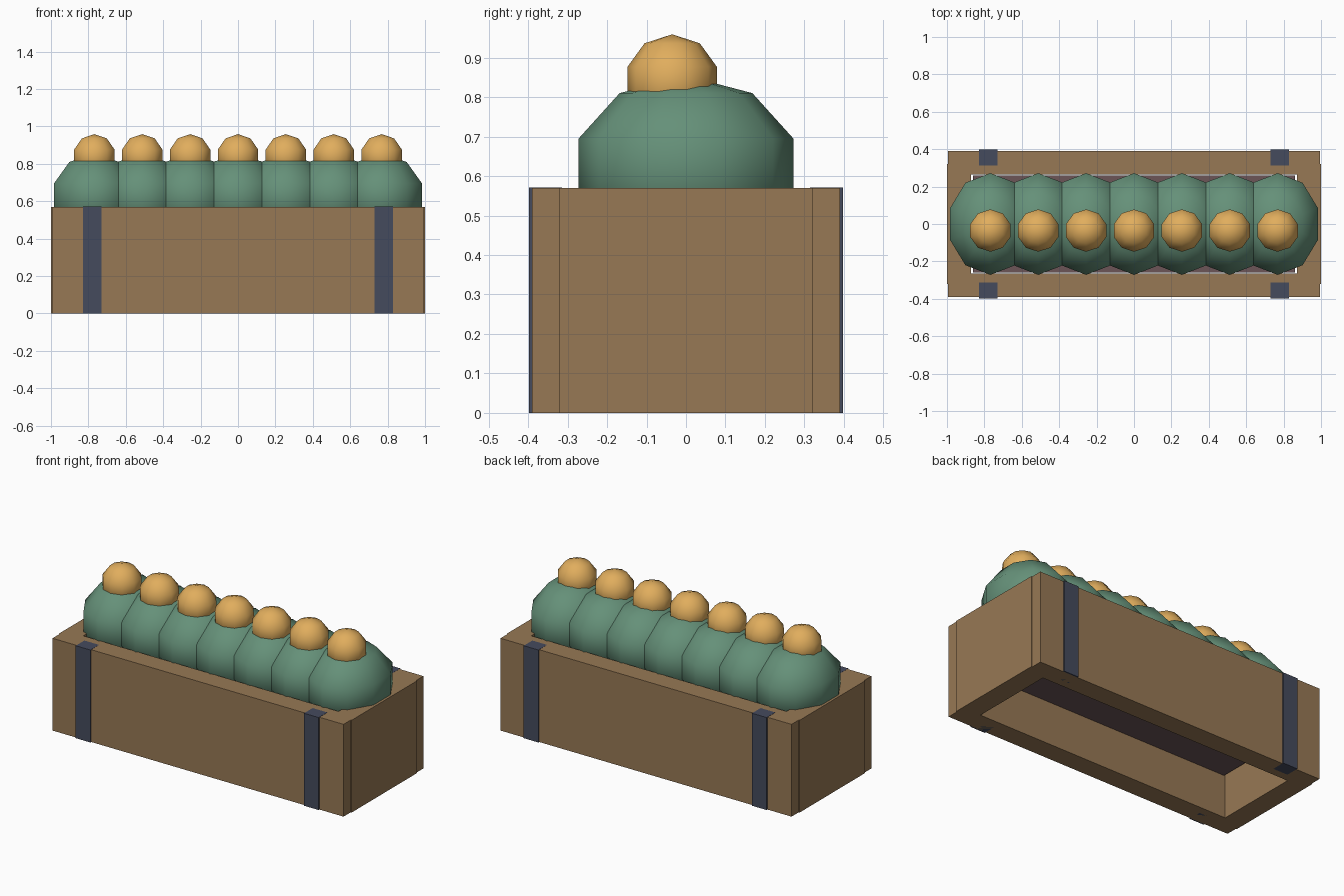
import bpy

if "Cube" in bpy.data.objects:
    bpy.data.objects.remove(bpy.data.objects["Cube"])


def material(name, rgb):
    m = bpy.data.materials.new(name)
    m.diffuse_color = (*rgb, 1)
    m.use_nodes = True
    m.node_tree.nodes["Principled BSDF"].inputs["Base Color"].default_value = m.diffuse_color
    return m


WOOD = material("wood", (0.31, 0.19, 0.09))
STRAP = material("strap_metal", (0.06, 0.07, 0.11))
SOIL = material("soil", (0.15, 0.09, 0.095))
LEAF = material("leaf", (0.13, 0.28, 0.19))
BLOOM = material("bloom", (0.75, 0.42, 0.11))


def box(name, lo, hi, mat):
    """Axis-aligned box between two corners."""
    bpy.ops.mesh.primitive_cube_add(
        size=1, location=[(a + b) / 2 for a, b in zip(lo, hi)])
    ob = bpy.context.object
    ob.name = name
    ob.scale = [b - a for a, b in zip(lo, hi)]
    bpy.ops.object.transform_apply(location=False, rotation=False, scale=True)
    ob.data.materials.append(mat)
    return ob


def ball(name, centre, radii, mat):
    """Low-poly ellipsoid, smooth shaded."""
    bpy.ops.mesh.primitive_uv_sphere_add(
        segments=10, ring_count=5, radius=1, location=centre)
    ob = bpy.context.object
    ob.name = name
    ob.scale = radii
    # put a vertex column on the +x / -x axis
    bpy.ops.object.transform_apply(location=False, rotation=False, scale=True)
    bpy.ops.object.shade_smooth()
    ob.data.materials.append(mat)
    return ob


H = 0.57

# Long boards with their two straps each
for side, s in (("front", -1), ("back", 1)):
    y0, y1 = sorted((s * 0.265, s * 0.39))
    box(f"{side}_board", (-0.994, y0, 0), (0.994, y1, H), WOOD)
    y0, y1 = sorted((s * 0.314, s * 0.398))
    for end, x in (("left", -0.78), ("right", 0.78)):
        box(f"{side}_{end}_strap", (x - 0.05, y0, 0),
            (x + 0.05, y1, H + 0.001), STRAP)

# End boards, standing slightly proud of the long boards
for end, s in (("left", -1), ("right", 1)):
    x0, x1 = sorted((s * 0.872, s * 1.0))
    box(f"{end}_end_board", (x0, -0.32, 0), (x1, 0.32, H), WOOD)

# Soil slab hung inside the open-bottomed box
box("soil", (-0.86, -0.26, 0.26), (0.86, 0.26, 0.50), SOIL)

# Row of shrubs, each with a bloom on top
for i in range(7):
    x = (i - 3) * 0.256
    ball(f"shrub_{i + 1}", (x, 0, 0.624), (0.239, 0.286, 0.23), LEAF)
    ball(f"bloom_{i + 1}", (x, -0.035, 0.84), (0.119, 0.119, 0.119), BLOOM)
